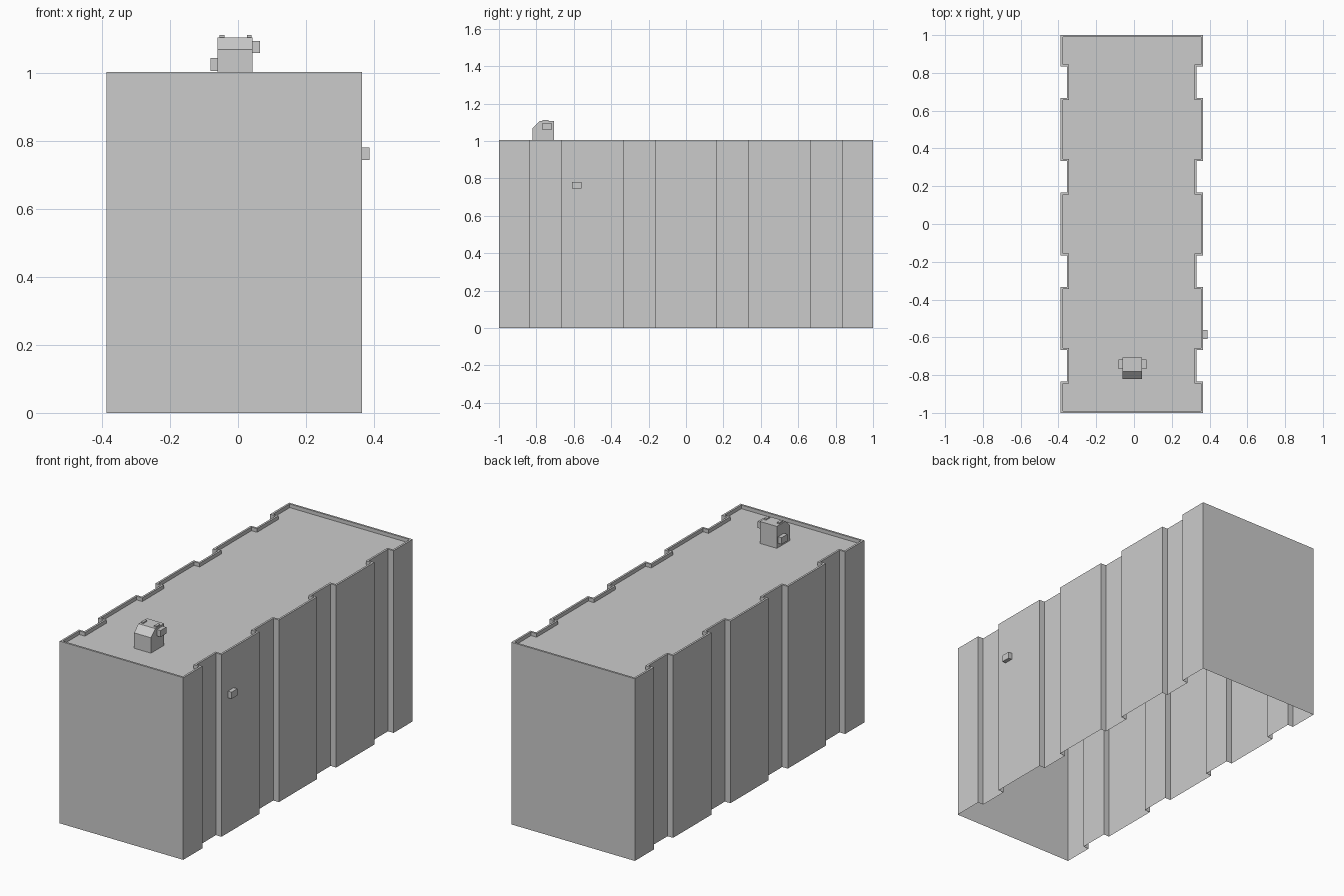
import bpy
import bmesh

cube = bpy.data.objects.get("Cube")
if cube:
    bpy.data.objects.remove(cube, do_unlink=True)

grey = bpy.data.materials.new("plain_grey")
grey.use_nodes = True
grey.diffuse_color = (0.6, 0.6, 0.6, 1)
bsdf = next(n for n in grey.node_tree.nodes if n.type == "BSDF_PRINCIPLED")
bsdf.inputs["Base Color"].default_value = grey.diffuse_color

MID_X = -0.011            # centre line of the container
HALF_WIDTH, RECESS = 0.377, 0.034
WALL_TOP, ROOF_Z, RIM = 1.005, 0.985, 0.011
GROOVES = [(k / 6, (k + 1) / 6) for k in (-5, -2, 1, 4)]


def make_object(name, bm):
    mesh = bpy.data.meshes.new(name)
    bm.to_mesh(mesh)
    bm.free()
    mesh.materials.append(grey)
    obj = bpy.data.objects.new(name, mesh)
    bpy.context.collection.objects.link(obj)
    return obj


def box(name, low, high):
    bm = bmesh.new()
    bmesh.ops.create_cube(bm, size=1)
    for v in bm.verts:
        v.co = [h if c > 0 else l for c, l, h in zip(v.co, low, high)]
    return make_object(name, bm)


def outline(inset):
    """Corrugated plan, counter-clockwise, shrunk by inset."""
    out = HALF_WIDTH - inset
    deep = out - RECESS
    side = [(out, -1 + inset)]
    for a, b in GROOVES:
        a, b = a - inset, b + inset
        side += [(out, a), (deep, a), (deep, b), (out, b)]
    side.append((out, 1 - inset))
    return side + [(-x, y) for x, y in reversed(side)]


# Container shell: open underneath, thin rim around a sunken roof
bm = bmesh.new()
levels = [(0, 0), (0, WALL_TOP), (RIM, WALL_TOP), (RIM, ROOF_Z)]
loops = [[bm.verts.new((x + MID_X, y, z)) for x, y in outline(inset)]
         for inset, z in levels]
count = len(loops[0])
for lower, upper in zip(loops, loops[1:]):
    for i in range(count):
        j = (i + 1) % count
        bm.faces.new((lower[i], lower[j], upper[j], upper[i]))
bm.faces.new(loops[-1])
make_object("container_shell", bm)

# Roof unit: side profile with a sloped front, extruded across x
LEFT, RIGHT = -0.06, 0.043
profile = [(-0.82, ROOF_Z), (-0.706, ROOF_Z), (-0.706, 1.106),
           (-0.782, 1.106), (-0.82, 1.07)]
bm = bmesh.new()
face = bm.faces.new([bm.verts.new((LEFT, y, z)) for y, z in profile])
extruded = bmesh.ops.extrude_face_region(bm, geom=[face])["geom"]
moved = [g for g in extruded if isinstance(g, bmesh.types.BMVert)]
bmesh.ops.translate(bm, verts=moved, vec=(RIGHT - LEFT, 0, 0))
bmesh.ops.recalc_face_normals(bm, faces=bm.faces)
make_object("roof_unit", bm)

# Small boxes on the roof unit
box("roof_unit_upper_box", (RIGHT, -0.768, 1.06), (0.065, -0.718, 1.096))
box("roof_unit_lower_box", (-0.081, -0.768, 1.008), (LEFT, -0.718, 1.045))
for name, x in (("right_knob", -0.054), ("left_knob", 0.026)):
    box(name, (x, -0.768, 1.106), (x + 0.014, -0.735, 1.113))

# Small box on the long side wall
box("side_wall_box", (MID_X + HALF_WIDTH, -0.61, 0.745), (0.388, -0.56, 0.782))
